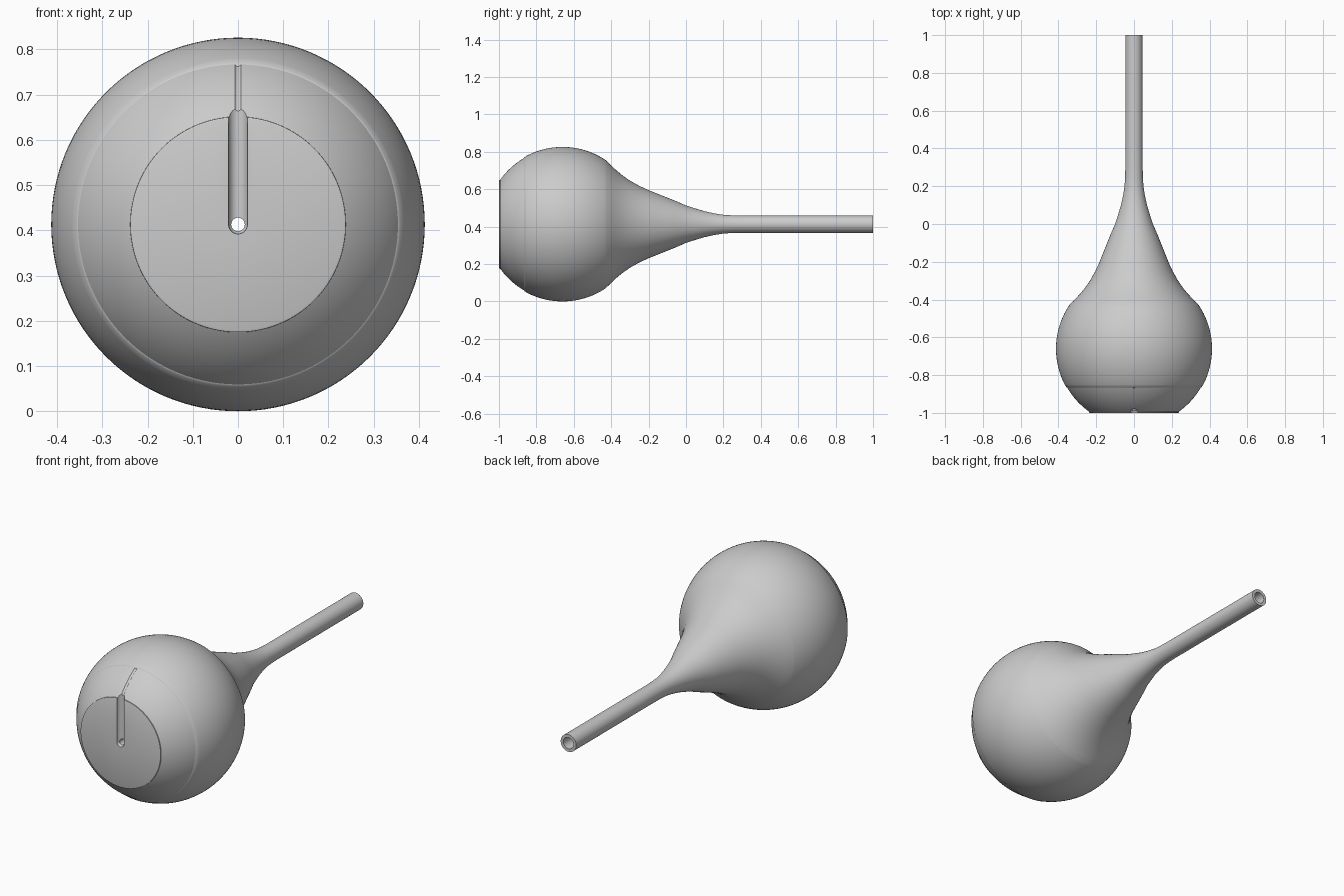
import bpy, bmesh
from math import sin, cos, pi, sqrt, radians
from mathutils import Vector, Matrix

if "Cube" in bpy.data.objects:
    bpy.data.objects.remove(bpy.data.objects["Cube"])

CZ = 0.413      # height of the long axis
BY = -0.66      # centre of the round bulb
R = 0.413       # bulb radius
SEG = 128

grey = bpy.data.materials.new("rubber grey")
grey.use_nodes = True
colour = (0.6, 0.6, 0.6, 1)
grey.diffuse_color = colour
grey.node_tree.nodes["Principled BSDF"].inputs["Base Color"].default_value = colour


def finish(bm, name):
    bmesh.ops.recalc_face_normals(bm, faces=bm.faces)
    mesh = bpy.data.meshes.new(name)
    bm.to_mesh(mesh)
    bm.free()
    ob = bpy.data.objects.new(name, mesh)
    bpy.context.collection.objects.link(ob)
    mesh.materials.append(grey)
    return ob


def lathe(name, profile):
    """Turn a closed (y, radius) outline around the long axis."""
    bm = bmesh.new()
    vs = [bm.verts.new((0, y, CZ + r)) for y, r in profile]
    es = [bm.edges.new((a, b)) for a, b in zip(vs, vs[1:] + vs[:1])]
    bmesh.ops.spin(bm, geom=vs + es, cent=(0, 0, CZ), axis=(0, 1, 0),
                   angle=2 * pi, steps=SEG, use_merge=True)
    bmesh.ops.remove_doubles(bm, verts=bm.verts, dist=1e-5)
    return finish(bm, name)


def arc(y0, y1, radius, n):
    ys = [y0 + (y1 - y0) * (1 - cos(pi * i / n)) / 2 for i in range(n + 1)]
    return [(y, sqrt(radius ** 2 - (y - BY) ** 2)) for y in ys]


def smooth(ob, angle):
    bpy.ops.object.select_all(action='DESELECT')
    ob.select_set(True)
    bpy.context.view_layer.objects.active = ob
    bpy.ops.object.shade_smooth_by_angle(angle=radians(angle))


def cut(ob, cutter):
    mod = ob.modifiers.new("cut", 'BOOLEAN')
    mod.object = cutter
    mod.operation = 'DIFFERENCE'
    mod.solver = 'EXACT'
    cutter.hide_render = True
    bpy.context.view_layer.objects.active = ob
    bpy.ops.object.modifier_apply(modifier=mod.name)
    bpy.data.objects.remove(cutter)


# bulb, flared neck and hollow tube in one piece
lip = [(-0.868, 0.03), (-0.868, 0.346), (-0.867, 0.353), (-0.863, 0.358)]
neck = [(-0.4, 0.314), (-0.37, 0.286), (-0.34, 0.261), (-0.3, 0.233),
        (-0.25, 0.205), (-0.2, 0.182), (-0.1, 0.142), (-0.05, 0.122),
        (0, 0.1), (0.05, 0.084), (0.1, 0.069), (0.15, 0.058),
        (0.2, 0.05), (0.25, 0.047), (0.3, 0.046)]
body = lathe("bulb_and_tube", lip + arc(-0.852, -0.43, R, 32) + neck
             + [(1, 0.046), (1, 0.03)])
smooth(body, 40)

# front cap, set slightly inside the bulb's lip
cap = lathe("front_cap", [(-0.85, 0.015), (-0.85, 0.34)]
            + arc(-0.862, -0.993, 0.4095, 16)
            + [(-0.998, 0.238), (-1, 0.233), (-1, 0.015)])

# round-bottomed channel running up from the hole
bm = bmesh.new()
bmesh.ops.create_uvsphere(bm, u_segments=32, v_segments=16, radius=0.021)
top = [v for v in bm.verts if v.co.z > 0.001]
for v in top:
    v.co.z += 0.4
bmesh.ops.translate(bm, verts=bm.verts, vec=(0, -1, CZ))
cut(cap, finish(bm, "channel_cutter"))

# thin seam from the channel up to the lip
bm = bmesh.new()
centre = Vector((0, BY, CZ))
start, end = radians(31), radians(64)
ring = bmesh.ops.create_circle(bm, cap_ends=True, segments=12, radius=0.008)
bmesh.ops.transform(bm, verts=ring["verts"], matrix=(
    Matrix.Translation(centre) @ Matrix.Rotation(-start, 4, 'X')
    @ Matrix.Translation((0, -0.414, 0))))
bmesh.ops.spin(bm, geom=bm.verts[:] + bm.edges[:] + bm.faces[:], cent=centre,
               axis=(-1, 0, 0), angle=end - start, steps=16)
# keep only the swept skin and its two end caps
inner = [f for f in bm.faces if len(f.verts) > 4]
bmesh.ops.delete(bm, geom=inner, context='FACES_ONLY')
bmesh.ops.remove_doubles(bm, verts=bm.verts, dist=1e-5)
bmesh.ops.holes_fill(bm, edges=[e for e in bm.edges if e.is_boundary], sides=0)
cut(cap, finish(bm, "seam_cutter"))
smooth(cap, 30)
